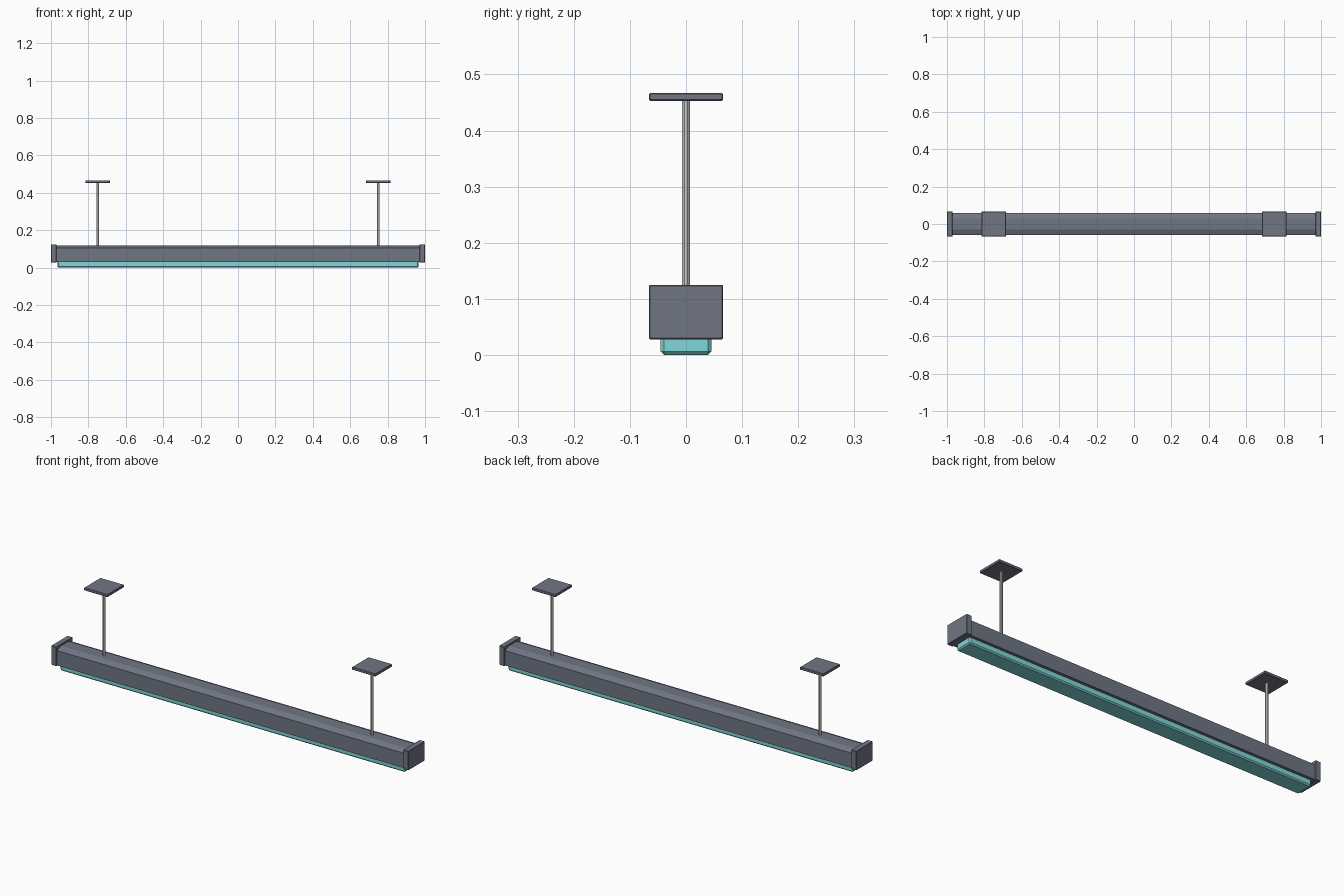
import bpy, bmesh, math
from mathutils import Matrix

if "Cube" in bpy.data.objects:
    bpy.data.objects.remove(bpy.data.objects["Cube"])


def material(name, color):
    m = bpy.data.materials.new(name)
    m.diffuse_color = color
    m.use_nodes = True
    m.node_tree.nodes["Principled BSDF"].inputs["Base Color"].default_value = m.diffuse_color
    return m


METAL = material("slate_metal", (0.16, 0.18, 0.23, 1))
GLOW = material("teal_diffuser", (0.22, 0.68, 0.70, 1))


def finish(name, bm, mat=None):
    bmesh.ops.recalc_face_normals(bm, faces=bm.faces)
    mesh = bpy.data.meshes.new(name)
    bm.to_mesh(mesh)
    bm.free()
    ob = bpy.data.objects.new(name, mesh)
    bpy.context.collection.objects.link(ob)
    if mat:
        mesh.materials.append(mat)
    return ob


def box(name, lo, hi, bevel, mat):
    bm = bmesh.new()
    size = [b - a for a, b in zip(lo, hi)]
    mid = [(a + b) / 2 for a, b in zip(lo, hi)]
    bmesh.ops.create_cube(bm, size=1, matrix=Matrix.Translation(mid) @ Matrix.Diagonal((*size, 1)))
    bmesh.ops.bevel(bm, geom=bm.edges[:], offset=bevel, segments=1, affect='EDGES')
    return finish(name, bm, mat)


def rod(name, x, z0, z1, radius):
    bm = bmesh.new()
    place = Matrix.Translation((x, 0, (z0 + z1) / 2)) @ Matrix.Rotation(math.pi / 8, 4, 'Z')
    bmesh.ops.create_cone(bm, cap_ends=True, segments=8, radius1=radius, radius2=radius,
                          depth=z1 - z0, matrix=place)
    return finish(name, bm)


# Housing: extruded profile with sloped shoulders
half = [(0.06, 0.03), (0.06, 0.105), (0.03, 0.118)]
profile = half + [(-y, z) for y, z in reversed(half)]
bm = bmesh.new()
face = bm.faces.new([bm.verts.new((-0.975, y, z)) for y, z in profile])
ext = bmesh.ops.extrude_face_region(bm, geom=[face], use_keep_orig=True)
bmesh.ops.translate(bm, vec=(1.95, 0, 0),
                    verts=[g for g in ext["geom"] if isinstance(g, bmesh.types.BMVert)])
finish("housing", bm, METAL)

# Light diffuser under the housing
box("diffuser", (-0.965, -0.045, 0.0), (0.965, 0.045, 0.04), 0.006, GLOW)

# End caps, hanging rods and ceiling plates on both sides
for side, s in (("left", -1), ("right", 1)):
    xc = s * 0.985
    box(f"end_cap_{side}", (xc - 0.015, -0.066, 0.028), (xc + 0.015, 0.066, 0.125), 0.002, METAL)
    xr = s * 0.75
    rod(f"hanging_rod_{side}", xr, 0.11, 0.46, 0.0075)
    box(f"ceiling_plate_{side}", (xr - 0.066, -0.066, 0.453), (xr + 0.066, 0.066, 0.467), 0.002, METAL)
